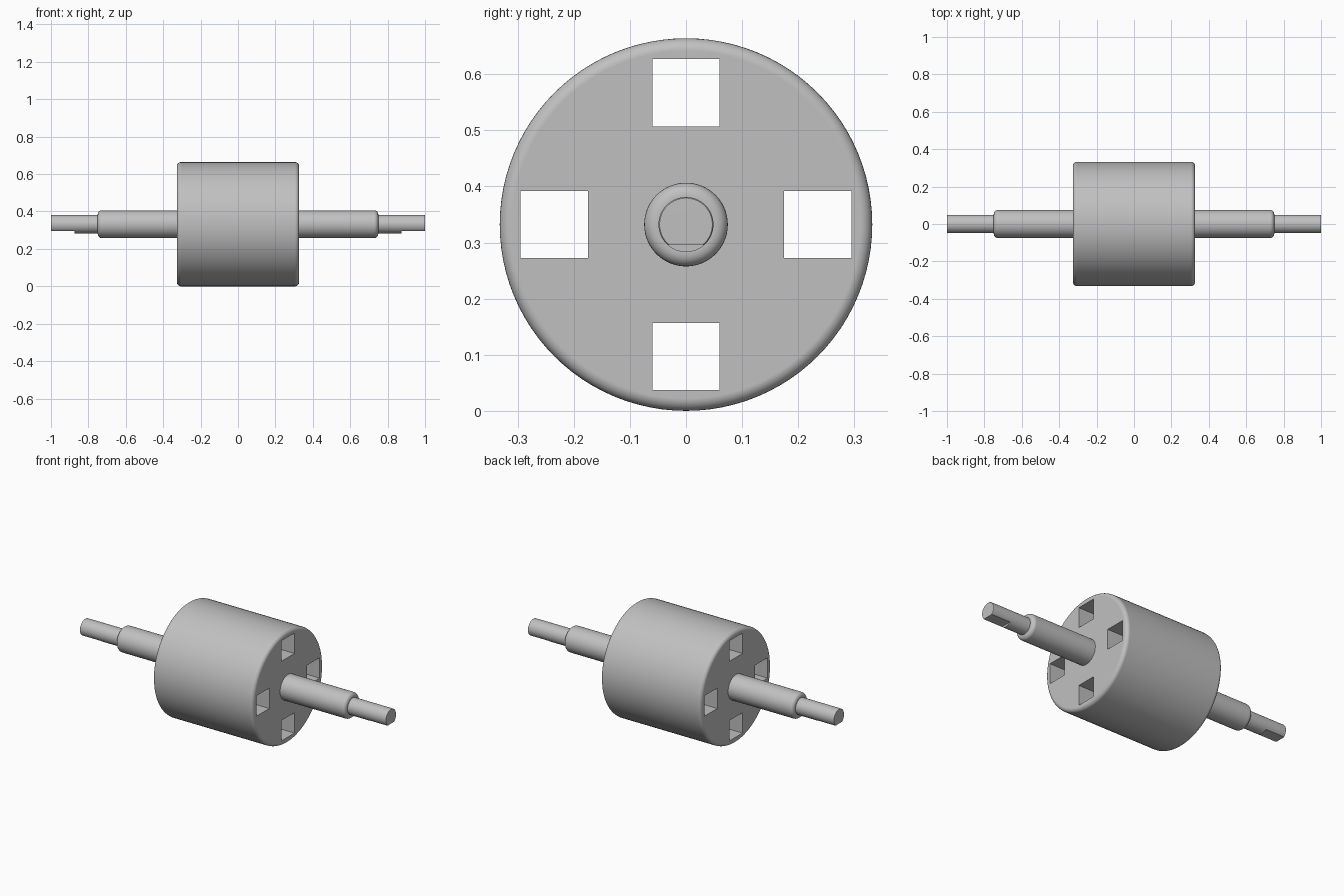
import bpy
import bmesh
from math import sin, cos, pi, radians

AXIS_Z = 0.332
SIDES = 96

if "Cube" in bpy.data.objects:
    bpy.data.objects.remove(bpy.data.objects["Cube"], do_unlink=True)

steel = bpy.data.materials.new("plain grey")
steel.use_nodes = True
GREY = (0.53, 0.53, 0.53, 1)
steel.diffuse_color = GREY
steel.node_tree.nodes["Principled BSDF"].inputs["Base Color"].default_value = GREY


def add_object(name, bm):
    mesh = bpy.data.meshes.new(name)
    bmesh.ops.recalc_face_normals(bm, faces=bm.faces)
    bm.to_mesh(mesh)
    bm.free()
    mesh.materials.append(steel)
    obj = bpy.data.objects.new(name, mesh)
    bpy.context.collection.objects.link(obj)
    return obj


def rounded_corner(x, r, fillet, steps=6):
    """Profile points of a convex rounded edge that ends at x with radius r."""
    angles = [pi / 2 * i / steps for i in range(steps + 1)]
    return [(x - fillet + fillet * sin(a), r - fillet + fillet * cos(a)) for a in angles]


def turned(name, half_profile):
    """Solid of revolution about the x axis, mirrored end to end."""
    profile = [(-x, r) for x, r in reversed(half_profile)] + half_profile
    bm = bmesh.new()
    rings = []
    for x, r in profile:
        rings.append([bm.verts.new((x, r * cos(2 * pi * i / SIDES),
                                    AXIS_Z + r * sin(2 * pi * i / SIDES)))
                      for i in range(SIDES)])
    for a, b in zip(rings, rings[1:]):
        for i in range(SIDES):
            j = (i + 1) % SIDES
            bm.faces.new((a[i], a[j], b[j], b[i]))
    bm.faces.new(rings[0])
    bm.faces.new(rings[-1])
    return add_object(name, bm)


def box(name, center, size):
    bm = bmesh.new()
    bmesh.ops.create_cube(bm, size=1)
    bmesh.ops.scale(bm, vec=size, verts=bm.verts)
    bmesh.ops.translate(bm, vec=center, verts=bm.verts)
    obj = add_object(name, bm)
    obj.hide_render = True
    return obj


def cut(obj, cutters):
    bpy.context.view_layer.objects.active = obj
    for cutter in cutters:
        mod = obj.modifiers.new("cut", "BOOLEAN")
        mod.operation = "DIFFERENCE"
        mod.solver = "EXACT"
        mod.object = cutter
        bpy.ops.object.modifier_apply(modifier=mod.name)
        bpy.data.objects.remove(cutter, do_unlink=True)


def smooth(obj):
    bpy.ops.object.select_all(action="DESELECT")
    obj.select_set(True)
    bpy.context.view_layer.objects.active = obj
    bpy.ops.object.shade_smooth_by_angle(angle=radians(30))
    weighted = obj.modifiers.new("flat caps", "WEIGHTED_NORMAL")
    weighted.keep_sharp = True


# Drum with rounded rims and four square through slots
drum = turned("drum", rounded_corner(0.327, 0.332, 0.022))
slot_offset = 0.235
cut(drum, [box("slot_cutter",
               (0, slot_offset * dy, AXIS_Z + slot_offset * dz), (1, 0.12, 0.12))
           for dy, dz in ((1, 0), (-1, 0), (0, 1), (0, -1))])
smooth(drum)

# Stepped shaft with rounded shoulders and a flat under each tip
shaft = turned("shaft", rounded_corner(0.75, 0.0745, 0.022) + [(0.75, 0.049)]
               + rounded_corner(1.0, 0.049, 0.004, 3))
flat_top = AXIS_Z - 0.036
cut(shaft, [box("flat_cutter", (side * 0.975, 0, flat_top - 0.05), (0.2, 0.2, 0.1))
            for side in (-1, 1)])
smooth(shaft)
